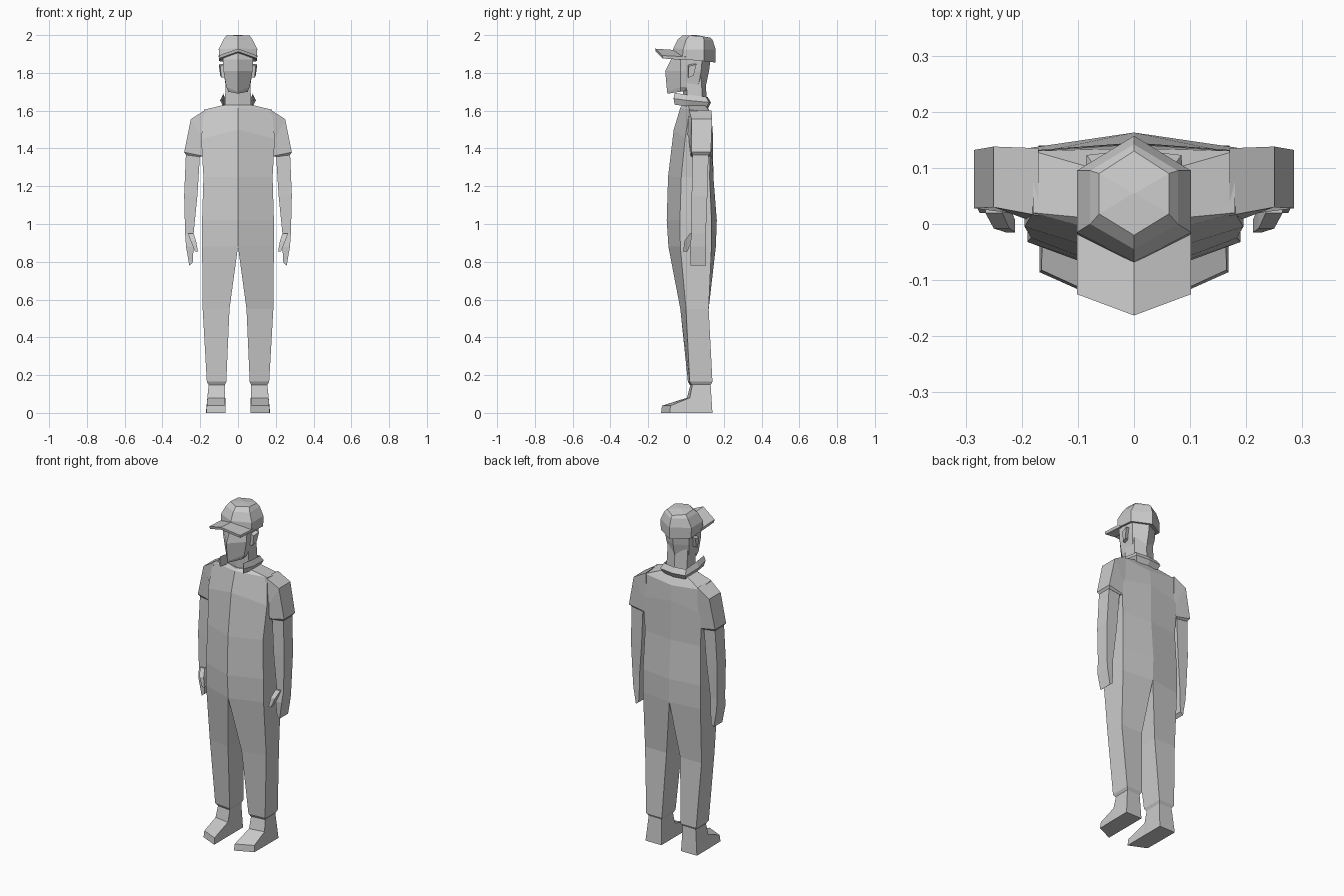
import bpy, bmesh

grey = bpy.data.materials.new("light grey")
grey.diffuse_color = (0.6, 0.6, 0.6, 1)


def loft(name, rings):
    """Skin closed rings, cap both ends and mirror in x; faces on x = 0 are left out."""
    bm = bmesh.new()
    for s in (1, -1):
        vs = [[bm.verts.new((s * x, y, z)) for x, y, z in r] for r in rings]
        faces = [vs[0], vs[-1]]
        for a, b in zip(vs, vs[1:]):
            n = len(a)
            faces += [(a[i], a[(i + 1) % n], b[(i + 1) % n], b[i]) for i in range(n)]
        for f in faces:
            if any(abs(v.co.x) > 1e-5 for v in f):
                bm.faces.new(f)
    bmesh.ops.remove_doubles(bm, verts=bm.verts, dist=1e-5)
    bmesh.ops.recalc_face_normals(bm, faces=bm.faces)
    me = bpy.data.meshes.new(name)
    bm.to_mesh(me)
    bm.free()
    me.materials.append(grey)
    ob = bpy.data.objects.new(name, me)
    bpy.context.collection.objects.link(ob)
    return ob


def half(z, w, yf, yfs, ybs, yb, xi=0.0):
    """Half outline: inner front, outer front, outer back, inner back."""
    return [(xi, yf, z), (w, yfs, z), (w, ybs, z), (xi, yb, z)]


# Overalls: torso running into two legs, with a tucked cuff
loft("body_and_legs", [
    half(1.63, 0.075, -0.02, 0.01, 0.10, 0.11),
    [(0, -0.03, 1.615), (0.18, 0.02, 1.605), (0.18, 0.13, 1.59), (0, 0.135, 1.57)],
    [(0, -0.065, 1.50), (0.195, -0.005, 1.45), (0.195, 0.13, 1.45), (0, 0.142, 1.48)],
    half(1.25, 0.183, -0.095, -0.025, 0.125, 0.145),
    half(1.02, 0.19, -0.102, -0.032, 0.135, 0.163),
    half(0.88, 0.19, -0.093, -0.03, 0.135, 0.158),
    half(0.55, 0.187, -0.03, 0.0, 0.12, 0.12, 0.045),
    half(0.165, 0.165, 0.01, 0.02, 0.14, 0.14, 0.062),
    half(0.148, 0.155, 0.02, 0.03, 0.13, 0.13, 0.07),
])

# Short sleeves
loft("sleeves", [
    [(0.17, 0.015, 1.606), (0.17, 0.135, 1.60), (0.17, 0.13, 1.44), (0.17, 0.0, 1.44)],
    [(0.25, 0.03, 1.555), (0.25, 0.138, 1.555), (0.187, 0.132, 1.44), (0.187, 0.015, 1.44)],
    [(0.285, 0.028, 1.38), (0.285, 0.132, 1.38), (0.187, 0.128, 1.36), (0.187, 0.025, 1.36)],
    [(0.275, 0.035, 1.365), (0.275, 0.12, 1.365), (0.20, 0.12, 1.355), (0.20, 0.035, 1.355)],
])


def limb(z, xo, xi, yf, yb, dz=0.0):
    return [(xo, yf, z), (xo, yb, z), (xi, yb, z + dz), (xi, yf, z + dz)]


# Bare arms ending in mitten hands
loft("arms", [
    limb(1.39, 0.275, 0.20, 0.035, 0.12),
    limb(1.15, 0.285, 0.215, 0.03, 0.113),
    limb(0.95, 0.28, 0.235, 0.03, 0.105),
    limb(0.88, 0.275, 0.235, 0.02, 0.105),
    limb(0.78, 0.258, 0.24, 0.025, 0.105, 0.015),
])
loft("thumbs", [
    limb(0.95, 0.265, 0.235, 0.02, 0.05),
    limb(0.91, 0.25, 0.222, -0.008, 0.03),
    limb(0.855, 0.228, 0.212, -0.015, 0.008),
])

# Shoes: ankle, heel block and slanted toe, skinned from back to front
loft("shoes", [
    [(0.065, 0.14, 0), (0.17, 0.14, 0), (0.155, 0.13, 0.155), (0.07, 0.13, 0.155)],
    [(0.065, 0.03, 0), (0.17, 0.04, 0), (0.155, 0.035, 0.155), (0.07, 0.025, 0.155)],
    [(0.065, 0.005, 0), (0.17, 0.02, 0), (0.162, 0.02, 0.08), (0.07, 0.005, 0.08)],
    [(0.065, -0.132, 0), (0.168, -0.086, 0), (0.165, -0.082, 0.038), (0.067, -0.127, 0.038)],
])

# Neck and turned-up collar, open at the front
loft("neck", [
    half(1.60, 0.07, -0.01, 0.01, 0.09, 0.11),
    half(1.78, 0.065, -0.02, 0.0, 0.08, 0.105),
])
loft("collar", [
    [(x, y, zl), (x * k, y * k, zl + 0.032), (x, y, zl + 0.062)]
    for x, y, zl, k in ((0, 0.115, 1.61, 1.15), (0.072, 0.105, 1.612, 1.17),
                        (0.076, 0.01, 1.622, 1.25), (0.076, -0.06, 1.632, 1.1))
])

# Head with a centre ridge down the face
loft("head", [
    [(0, -0.098, 1.69), (0.05, -0.03, 1.70), (0.05, 0.03, 1.71), (0, 0.06, 1.72)],
    [(0, -0.10, 1.70), (0.062, -0.03, 1.725), (0.065, 0.065, 1.73), (0, 0.105, 1.73)],
    half(1.81, 0.077, -0.11, -0.03, 0.08, 0.122),
    half(1.87, 0.08, -0.08, -0.03, 0.085, 0.13),
    half(1.93, 0.08, -0.05, -0.02, 0.085, 0.13),
])
loft("ears", [
    [(0.07, 0.01, 1.845), (0.07, 0.05, 1.85), (0.07, 0.035, 1.785), (0.07, 0.01, 1.775)],
    [(0.094, 0.015, 1.835), (0.102, 0.055, 1.845), (0.094, 0.04, 1.785), (0.088, 0.012, 1.775)],
])

# Six-sided cap crown and peaked bill
loft("cap_crown", [
    [(0, -0.07, 1.91), (0.10, -0.02, 1.872), (0.10, 0.095, 1.862), (0, 0.155, 1.855)],
    [(0, -0.067, 1.93), (0.102, -0.015, 1.925), (0.102, 0.095, 1.925), (0, 0.157, 1.925)],
    [(0, -0.045, 1.975), (0.078, 0.0, 1.975), (0.078, 0.095, 1.975), (0, 0.142, 1.972)],
    [(0, -0.02, 1.998), (0.062, 0.018, 1.998), (0.062, 0.09, 1.993), (0, 0.13, 1.986)],
    [(0, 0.054, 2.0), (0.002, 0.054, 2.0), (0.002, 0.055, 2.0), (0, 0.055, 2.0)],
])
loft("cap_bill", [
    [(0, -0.04, 1.92), (0.102, 0.0, 1.885), (0.102, -0.125, 1.892), (0, -0.163, 1.928)],
    [(0, -0.04, 1.905), (0.10, 0.0, 1.868), (0.10, -0.122, 1.876), (0, -0.16, 1.912)],
])
